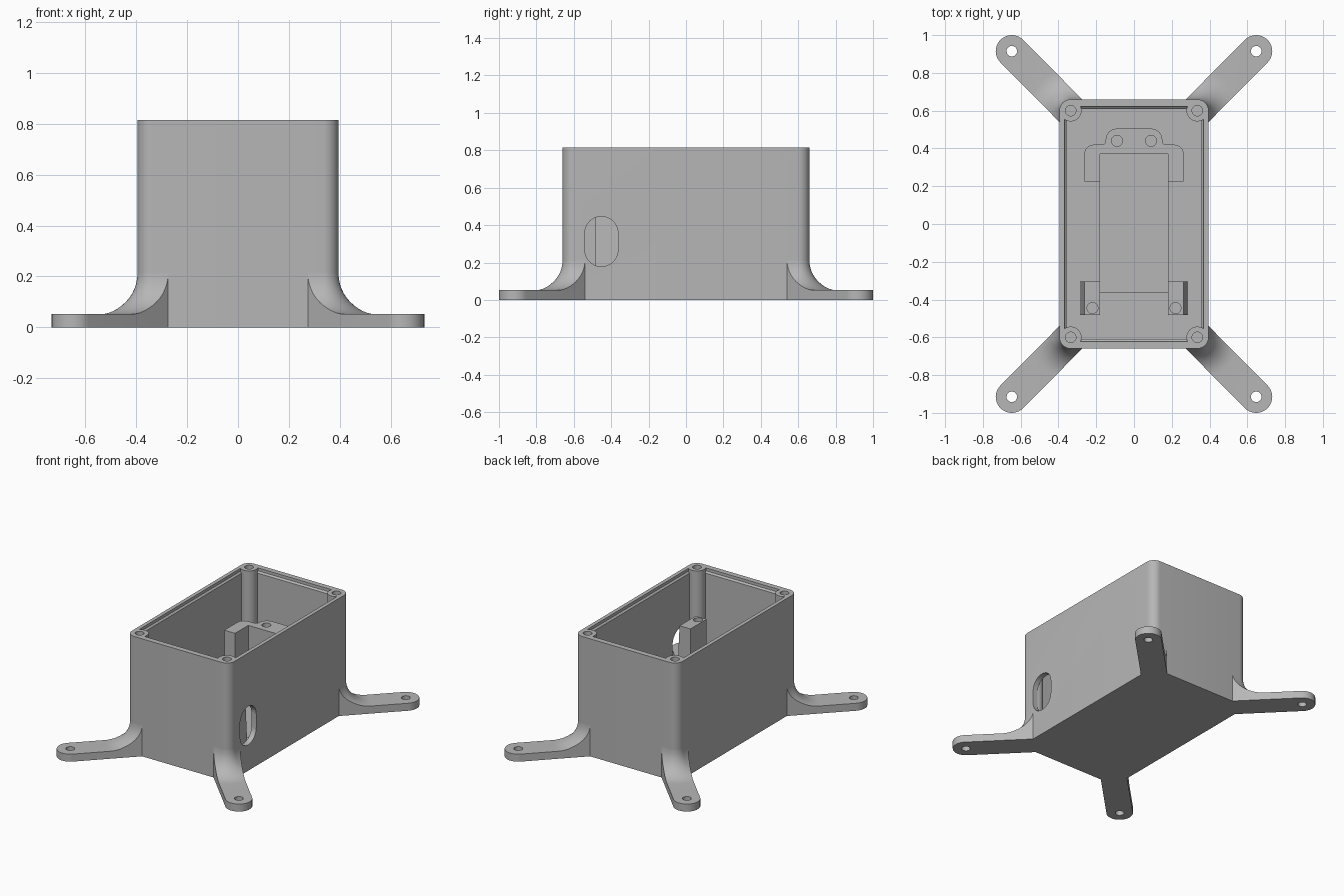
import bpy, bmesh, math
from mathutils import Matrix, Vector

if "Cube" in bpy.data.objects:
    bpy.data.objects.remove(bpy.data.objects["Cube"], do_unlink=True)

grey = bpy.data.materials.new("light grey plastic")
grey.use_nodes = True
COLOR = (0.47, 0.47, 0.47, 1)
grey.diffuse_color = COLOR
grey.node_tree.nodes["Principled BSDF"].inputs["Base Color"].default_value = COLOR

HX, HY, TOP, R = 0.395, 0.66, 0.815, 0.06    # case half sizes, height, corner radius
FLOOR, LEG_T, LEG_R, FILLET = 0.06, 0.052, 0.085, 0.16
BRACKET_TOP = 0.54


# ---- helpers ----
def arc(cx, cy, r, a0, a1, n=10):
    return [(cx + r * math.cos(math.radians(a0 + (a1 - a0) * i / n)),
             cy + r * math.sin(math.radians(a0 + (a1 - a0) * i / n))) for i in range(n + 1)]


def rounded_rect(hx, hy, r, n=10):
    pts = []
    for sx, sy, a in ((1, 1, 0), (-1, 1, 90), (-1, -1, 180), (1, -1, 270)):
        pts += arc(sx * (hx - r), sy * (hy - r), r, a, a + 90, n)
    return pts


def circle(cx, cy, r, n=32):
    return arc(cx, cy, r, 0, 360, n)[:-1]


def loft(name, rings):
    """Closed solid through a stack of (outline, z) rings."""
    bm = bmesh.new()
    loops = [[bm.verts.new((x, y, z)) for x, y in pts] for pts, z in rings]
    n = len(loops[0])
    for a, b in zip(loops, loops[1:]):
        for i in range(n):
            j = (i + 1) % n
            bm.faces.new((a[i], a[j], b[j], b[i]))
    bm.faces.new(loops[0][::-1])
    bm.faces.new(loops[-1])
    bmesh.ops.recalc_face_normals(bm, faces=bm.faces)
    mesh = bpy.data.meshes.new(name)
    bm.to_mesh(mesh)
    bm.free()
    mesh.materials.append(grey)
    obj = bpy.data.objects.new(name, mesh)
    bpy.context.scene.collection.objects.link(obj)
    return obj


def prism(name, pts, z0, z1):
    return loft(name, [(pts, z0), (pts, z1)])


def apply_mods(obj):
    bpy.context.view_layer.update()
    deps = bpy.context.evaluated_depsgraph_get()
    mesh = bpy.data.meshes.new_from_object(obj.evaluated_get(deps))
    obj.modifiers.clear()
    obj.data = mesh


def boolean(obj, tool, op="DIFFERENCE"):
    """Combine with a tool solid and use the tool up."""
    mod = obj.modifiers.new("bool", "BOOLEAN")
    mod.object, mod.operation, mod.solver = tool, op, "EXACT"
    apply_mods(obj)
    bpy.data.objects.remove(tool, do_unlink=True)


def mirror(obj, x=True, y=False):
    mod = obj.modifiers.new("mirror", "MIRROR")
    mod.use_axis = (x, y, False)
    mod.use_mirror_merge = False
    apply_mods(obj)


def drill(obj, x, y, r, z0, z1):
    boolean(obj, prism("drill", circle(x, y, r), z0, z1))


# ---- case: rounded box with a stepped cavity and corner screw bosses ----
outline = rounded_rect(HX, HY, R)
case = prism("case", outline, 0, TOP)

inner = rounded_rect(HX - 0.037, HY - 0.05, 0.03)
lip = rounded_rect(HX - 0.026, HY - 0.038, 0.04)
cavity = loft("cavity", [(inner, FLOOR), (inner, TOP - 0.03), (lip, TOP - 0.02), (lip, TOP + 0.1)])
corners = [(sx * (HX - R), sy * (HY - R)) for sx in (-1, 1) for sy in (-1, 1)]
for x, y in corners:
    boolean(cavity, prism("boss", circle(x, y, R - 0.003), 0, TOP + 0.2))
boolean(case, cavity)
for x, y in corners:
    drill(case, x, y, 0.028, TOP - 0.25, TOP + 0.1)

# Shallow pocket in the floor between the brackets
pocket = prism("pocket", [(-0.18, -0.36), (0.18, -0.36), (0.18, 0.37), (-0.18, 0.37)], 0.035, 0.1)
boolean(case, pocket)

# Slotted opening through the left wall
slot_pts = rounded_rect(0.0885, 0.1335, 0.088, 12)
slot = prism("slot", slot_pts, 0.32, 0.5)
turn = Matrix(((0, 0, 1), (1, 0, 0), (0, 1, 0))).to_4x4()
slot.data.transform(Matrix.Translation(Vector((0, -0.4525, 0.3125))) @ turn)
boolean(case, slot)

# ---- mounting legs: diagonal arms with a fillet that hugs the case corner ----
ex, ey = 0.647, 0.915
s = LEG_R * math.sqrt(0.5)
root = (HX - R - 0.06, HY - R - 0.06)
arm = arc(ex, ey, LEG_R, -45, 135, 20) + [(root[0] - s, root[1] + s), (root[0] + s, root[1] - s)]
legs = prism("mounting_legs", arm, 0, LEG_T)
rings = [(rounded_rect(HX + FILLET, HY + FILLET, R + FILLET), 0.01)]
for i in range(13):
    a = math.radians(90 * i / 12)
    d = FILLET * (1 - math.sin(a))
    rings.append((rounded_rect(HX + d, HY + d, R + d), LEG_T + FILLET * (1 - math.cos(a))))
fillet = loft("fillet", rings)
boolean(fillet, prism("arm_trim", arm, 0.02, 0.4), "INTERSECT")
boolean(legs, fillet, "UNION")
boolean(legs, prism("case_space", outline, -0.1, TOP))
drill(legs, ex, ey, 0.028, -0.1, 0.2)
mirror(legs, True, True)

# ---- rear bracket: U-shaped block with a raised screw tab ----
half = [(0.18, 0.37), (0.18, 0.225), (0.263, 0.225)]
half += arc(0.213, 0.37, 0.05, 0, 90, 8)
half += arc(0.17, 0.44, 0.02, 270, 180, 5)
half += arc(0.09, 0.445, 0.06, 0, 90, 8)
rear = prism("rear_bracket", half + [(-x, y) for x, y in reversed(half)], FLOOR - 0.01, BRACKET_TOP)
for x in (-0.09, 0.09):
    drill(rear, x, 0.44, 0.029, BRACKET_TOP - 0.2, 1)


# ---- front posts: slightly drafted on the outer side ----
def post_outline(outer):
    return [(0.18, -0.483), (outer, -0.483), (outer, -0.305), (0.18, -0.305)]


posts = loft("front_posts", [(post_outline(0.287), FLOOR - 0.01), (post_outline(0.263), BRACKET_TOP)])
drill(posts, 0.22, -0.445, 0.029, BRACKET_TOP - 0.2, 1)
mirror(posts)

# ---- smooth the rounded surfaces, keep edges crisp ----
bpy.ops.object.select_all(action="DESELECT")
for obj in (case, legs, rear, posts):
    obj.select_set(True)
    bpy.context.view_layer.objects.active = obj
bpy.ops.object.shade_smooth_by_angle(angle=math.radians(30))
